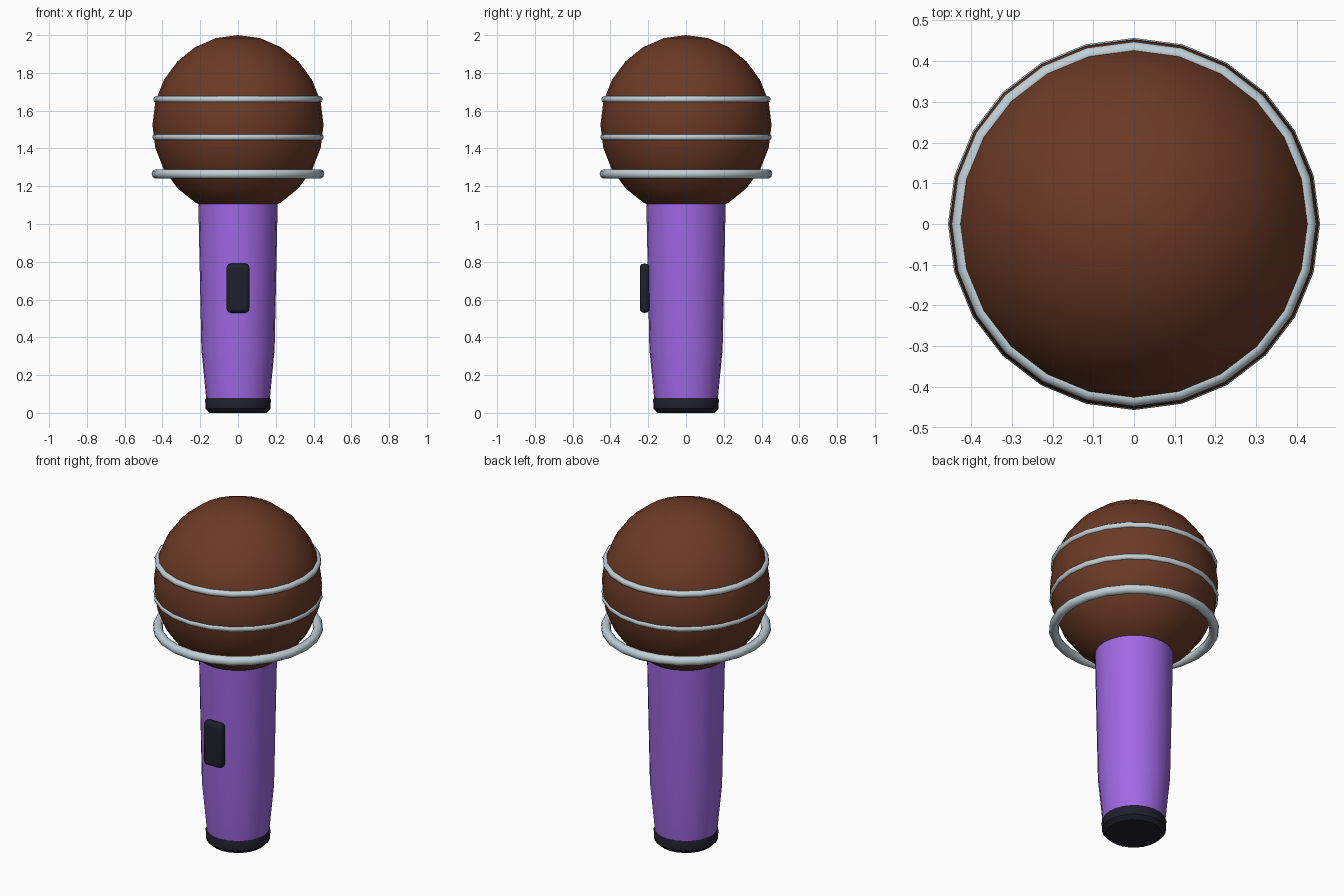
import bpy, bmesh, math

if "Cube" in bpy.data.objects:
    bpy.data.objects.remove(bpy.data.objects["Cube"])


def material(name, rgb):
    m = bpy.data.materials.new(name)
    m.diffuse_color = (*rgb, 1)
    m.use_nodes = True
    m.node_tree.nodes["Principled BSDF"].inputs["Base Color"].default_value = m.diffuse_color
    return m


BROWN = material("brown", (0.147, 0.042, 0.019))
PURPLE = material("purple", (0.352, 0.141, 0.776))
SILVER = material("pale_silver", (0.53, 0.63, 0.68))
DARK = material("dark_navy", (0.014, 0.014, 0.027))
SIDES = 24


def finish(name, mat, angle=40):
    ob = bpy.context.object
    ob.name = ob.data.name = name
    ob.data.materials.append(mat)
    bpy.ops.object.transform_apply(location=False, rotation=False, scale=True)
    bpy.ops.object.shade_smooth_by_angle(angle=math.radians(angle))
    return ob


def lathe(name, profile, mat):
    """Closed solid of revolution from (radius, z) points, bottom to top."""
    bm = bmesh.new()
    rings = []
    for r, z in profile:
        rings.append([bm.verts.new((r * math.cos(math.tau * i / SIDES),
                                    r * math.sin(math.tau * i / SIDES), z))
                      for i in range(SIDES)])
    for a, b in zip(rings, rings[1:]):
        for i in range(SIDES):
            j = (i + 1) % SIDES
            bm.faces.new((a[i], a[j], b[j], b[i]))
    bm.faces.new(rings[0][::-1])
    bm.faces.new(rings[-1])
    me = bpy.data.meshes.new(name)
    bm.to_mesh(me)
    bm.free()
    ob = bpy.data.objects.new(name, me)
    bpy.context.collection.objects.link(ob)
    bpy.ops.object.select_all(action='DESELECT')
    ob.select_set(True)
    bpy.context.view_layer.objects.active = ob
    return finish(name, mat)


# Base cap with bevelled rims, and tapered handle
lathe("base_cap", [(0.15, 0), (0.172, 0.022), (0.174, 0.07), (0.166, 0.085)], DARK)
lathe("handle", [(0.168, 0.07), (0.194, 0.34), (0.21, 1.11)], PURPLE)

# Slightly tall head ball
bpy.ops.mesh.primitive_uv_sphere_add(segments=SIDES, ring_count=12, radius=1,
                                     location=(0, 0, 1.525))
bpy.context.object.scale = (0.453, 0.453, 0.475)
finish("head_ball", BROWN)

# Metal bands round the head
for name, z, major, minor in (("upper_band", 1.66, 0.430, 0.018),
                              ("middle_band", 1.46, 0.436, 0.018),
                              ("lower_band", 1.265, 0.431, 0.026)):
    bpy.ops.mesh.primitive_torus_add(major_segments=SIDES, minor_segments=10,
                                     major_radius=major, minor_radius=minor,
                                     location=(0, 0, z))
    finish(name, SILVER, 60)

# Rounded switch on the front of the handle
bpy.ops.mesh.primitive_cube_add(size=1, location=(0, -0.219, 0.66))
bpy.context.object.scale = (0.12, 0.05, 0.26)
switch = finish("switch", DARK)
bevel = switch.modifiers.new("rounding", 'BEVEL')
bevel.width = 0.02
bevel.segments = 3
